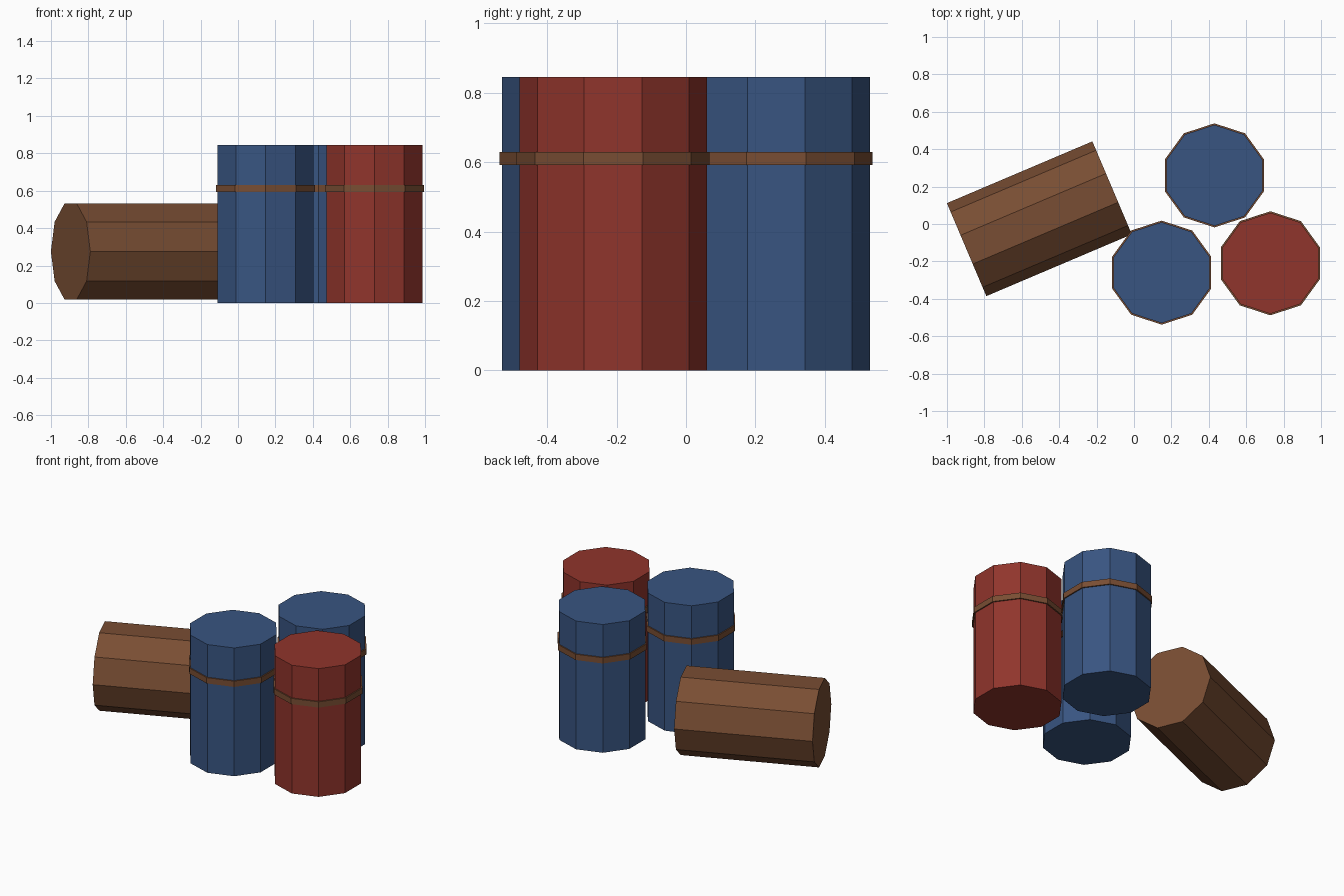
import bpy
import bmesh
from math import radians

if "Cube" in bpy.data.objects:
    bpy.data.objects.remove(bpy.data.objects["Cube"])

SIDES, RADIUS, HEIGHT = 10, 0.27, 0.845
BAND_RADIUS, BAND_LOW, BAND_HIGH = 0.278, 0.592, 0.63


def material(name, rgb):
    mat = bpy.data.materials.new(name)
    mat.diffuse_color = (*rgb, 1)
    mat.use_nodes = True
    mat.node_tree.nodes["Principled BSDF"].inputs["Base Color"].default_value = mat.diffuse_color
    return mat


BLUE = material("blue_paint", (0.04, 0.09, 0.22))
RED = material("red_paint", (0.28, 0.035, 0.025))
BROWN = material("rusty_brown", (0.19, 0.075, 0.033))


def drum(name, location, mat, rotation=(0, 0, 0)):
    bpy.ops.mesh.primitive_cylinder_add(vertices=SIDES, radius=RADIUS, depth=HEIGHT,
                                        location=location, rotation=rotation)
    obj = bpy.context.object
    obj.name = name
    obj.data.materials.append(mat)
    return obj


def band(name, x, y):
    # Thin hoop: outer wall with top and bottom rims meeting the drum
    bm = bmesh.new()
    depth = BAND_HIGH - BAND_LOW
    bmesh.ops.create_cone(bm, cap_ends=True, segments=SIDES,
                          radius1=BAND_RADIUS, radius2=BAND_RADIUS, depth=depth)
    caps = [f for f in bm.faces if abs(f.normal.z) > 0.9]
    bmesh.ops.inset_individual(bm, faces=caps, thickness=0.01)
    bmesh.ops.delete(bm, geom=caps, context='FACES')
    mesh = bpy.data.meshes.new(name)
    bm.to_mesh(mesh)
    bm.free()
    mesh.materials.append(BROWN)
    obj = bpy.data.objects.new(name, mesh)
    obj.location = (x, y, (BAND_LOW + BAND_HIGH) / 2)
    bpy.context.collection.objects.link(obj)


# Standing drums, each with a hoop
for name, x, y, mat in (("front_blue_drum", 0.148, -0.26, BLUE),
                        ("back_blue_drum", 0.43, 0.26, BLUE),
                        ("red_drum", 0.729, -0.21, RED)):
    drum(name, (x, y, HEIGHT / 2), mat)
    band(name + "_band", x, y)

# Drum lying on its side
drum("fallen_drum", (-0.506, 0.028, 0.275), BROWN, (0, radians(90), radians(23)))
